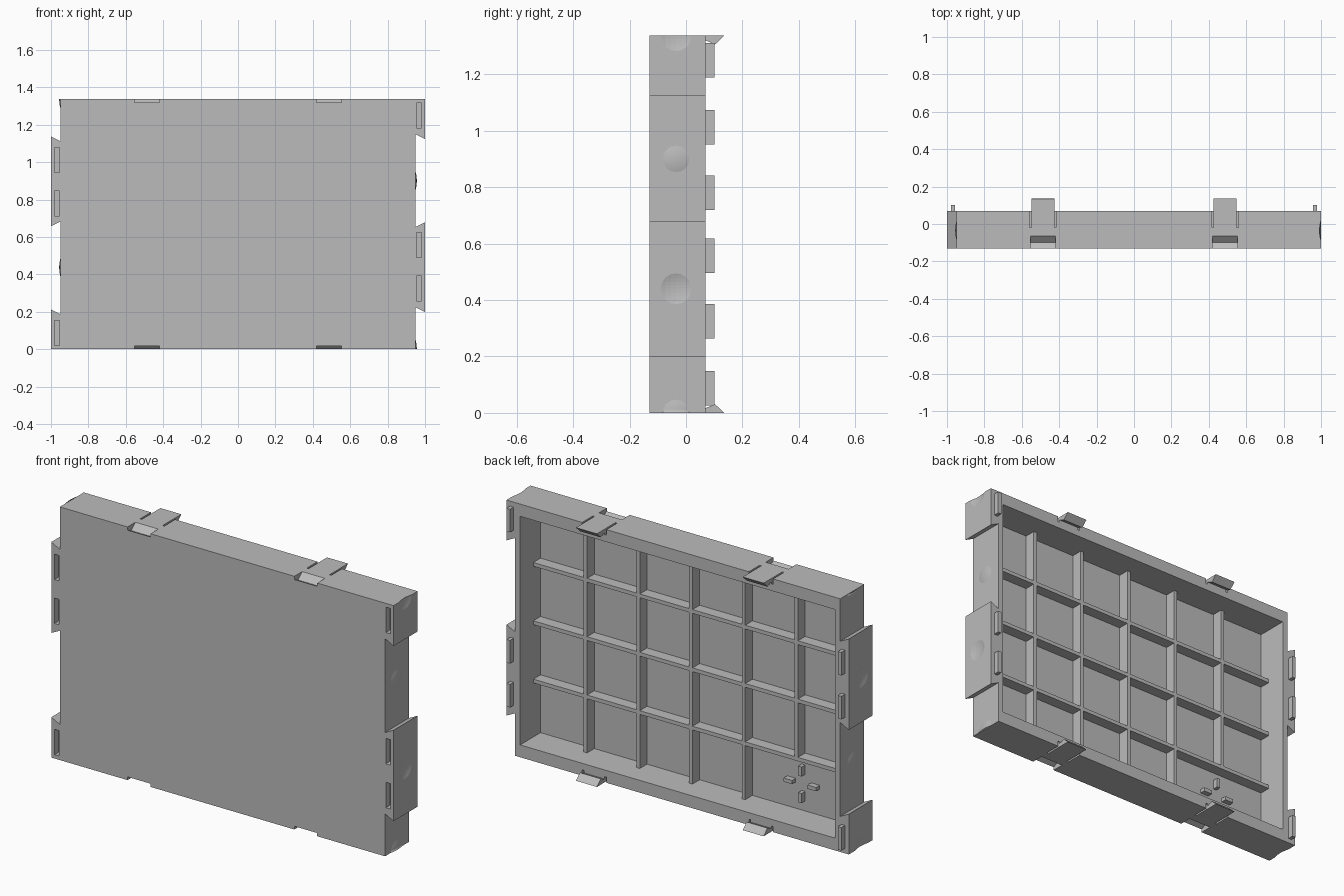
import bpy, bmesh
from mathutils import Vector

if "Cube" in bpy.data.objects:
    bpy.data.objects.remove(bpy.data.objects["Cube"])

H = 1.337                      # panel height
FRONT, BACK = -0.13, 0.07      # panel depth range
EDGE, OUT = 0.95, 1.0          # panel side and finger tip
FLOOR, RIB = -0.10, -0.04      # inside of front skin, rib crest
IN_X, IN_Z = 0.92, 0.065       # edges of the hollow

grey = bpy.data.materials.new("plain_grey")
grey.use_nodes = True
grey.diffuse_color = (0.5, 0.5, 0.5, 1)
grey.node_tree.nodes["Principled BSDF"].inputs["Base Color"].default_value = (0.5, 0.5, 0.5, 1)


def finish(name, bm):
    bmesh.ops.recalc_face_normals(bm, faces=bm.faces)
    mesh = bpy.data.meshes.new(name)
    bm.to_mesh(mesh)
    bm.free()
    mesh.materials.append(grey)
    ob = bpy.data.objects.new(name, mesh)
    bpy.context.collection.objects.link(ob)
    return ob


def add_prism(bm, points, direction):
    """Extrude a closed outline along a direction."""
    face = bm.faces.new([bm.verts.new(p) for p in points])
    new = bmesh.ops.extrude_face_region(bm, geom=[face])["geom"]
    bmesh.ops.translate(bm, vec=direction, verts=[v for v in new if isinstance(v, bmesh.types.BMVert)])


def add_box(bm, x0, x1, y0, y1, z0, z1):
    add_prism(bm, [(x0, y0, z0), (x1, y0, z0), (x1, y0, z1), (x0, y0, z1)], Vector((0, y1 - y0, 0)))


def turn(x, z):
    """Half turn about the panel centre: one side repeats the other upside down."""
    return -x, H - z


def add_ball(bm, x, z, radius):
    made = bmesh.ops.create_uvsphere(bm, u_segments=64, v_segments=48, radius=radius)
    bmesh.ops.translate(bm, vec=(x, -0.035, z), verts=made["verts"])


def cut(target, name, bm):
    cutter = finish(name, bm)
    cutter.hide_render = True
    mod = target.modifiers.new(name, "BOOLEAN")
    mod.operation, mod.solver, mod.object = "DIFFERENCE", "EXACT", cutter
    bpy.context.view_layer.objects.active = target
    bpy.ops.object.modifier_apply(modifier=name)
    bpy.data.objects.remove(cutter)


# Panel outline with dovetail fingers on both sides
right = [(EDGE, 0), (EDGE, 0.224), (OUT, 0.199), (OUT, 0.679), (EDGE, 0.654),
         (EDGE, 1.149), (OUT, 1.124), (OUT, H)]
outline = right + [turn(x, z) for x, z in right]
bm = bmesh.new()
add_prism(bm, [(x, FRONT, z) for x, z in outline], Vector((0, BACK - FRONT, 0)))
panel = finish("panel_body", bm)

# Hollow back
bm = bmesh.new()
add_box(bm, -IN_X, IN_X, FLOOR, BACK + 0.1, IN_Z, H - IN_Z)
cut(panel, "hollow_cutter", bm)

# Finger pockets in front and matching pegs behind
pockets, pegs = bmesh.new(), bmesh.new()
for z in (0.325, 0.557, 1.25):
    for px, pz in ((0.968, z), turn(0.968, z)):
        add_box(pockets, px - 0.013, px + 0.013, FRONT - 0.05, FRONT + 0.035, pz - 0.067, pz + 0.067)
        add_box(pegs, px - 0.01, px + 0.01, BACK - 0.005, BACK + 0.031, pz - 0.061, pz + 0.061)
cut(panel, "pocket_cutter", pockets)
finish("finger_pegs", pegs)

# Snap hooks at the back, hook notches in front, slits beside the tongues
hooks, notches, slits = bmesh.new(), bmesh.new(), bmesh.new()
for cx in (-0.487, 0.487):
    for low in (True, False):
        def place(z):
            return z if low else H - z
        hook = [(BACK - 0.01, 0), (0.135, 0), (0.103, 0.031), (BACK, 0.017), (BACK - 0.01, 0.017)]
        add_prism(hooks, [(cx - 0.061, y, place(z)) for y, z in hook], Vector((0.122, 0, 0)))
        notch = [(-0.03, -0.035), (-0.065, 0), (-0.1, 0.031), (FRONT, 0.017), (FRONT - 0.05, 0.017),
                 (FRONT - 0.05, -0.035)]
        add_prism(notches, [(cx - 0.067, y, place(z)) for y, z in notch], Vector((0.134, 0, 0)))
        for side in (-1, 1):
            sx = cx + side * 0.066
            z0, z1 = sorted((place(-0.03), place(0.03)))
            add_box(slits, sx - 0.005, sx + 0.005, -0.02, BACK + 0.05, z0, z1)
finish("snap_hooks", hooks)
cut(panel, "notch_cutter", notches)
cut(panel, "slit_cutter", slits)

# Shallow round dents in the finger tips
R, DEPTH = 0.19, 0.008
dents = bmesh.new()
for z in (0.44, H):
    for px, pz in ((OUT + R - DEPTH, z), turn(OUT + R - DEPTH, z)):
        add_ball(dents, px, pz, R)
cut(panel, "dent_cutter", dents)

# Shallow round bumps between the fingers
for i, z in enumerate((0.0, 0.9)):
    for side, (px, pz) in (("right", (EDGE - R + 0.006, z)), ("left", turn(EDGE - R + 0.006, z))):
        sign = 1 if px > 0 else -1
        bm = bmesh.new()
        add_ball(bm, px, pz, R)
        for co, no in (((sign * EDGE, 0, 0), (-sign, 0, 0)), ((0, 0, 0), (0, 0, -1)), ((0, 0, H), (0, 0, 1))):
            bmesh.ops.bisect_plane(bm, geom=bm.verts[:] + bm.edges[:] + bm.faces[:], plane_co=co,
                                   plane_no=no, clear_outer=True)
        bump = finish(f"{side}_bump_{i + 1}", bm)
        bump.data.shade_smooth()

# Stiffening ribs, with one lower length left out
PITCH, T = 0.308, 0.01
ribs = bmesh.new()
for i in range(-2, 3):
    x = i * PITCH
    bottom = H / 2 - PITCH if i == -2 else IN_Z - 0.01
    add_box(ribs, x - T, x + T, FLOOR - 0.01, RIB, bottom, H - IN_Z + 0.01)
for i in (-1, 0, 1):
    z = H / 2 + i * PITCH
    add_box(ribs, -IN_X - 0.01, IN_X + 0.01, FLOOR - 0.01, RIB, z - T, z + T)
finish("ribs", ribs)

# Cross of four small nubs in the space without a rib
nubs = bmesh.new()
for dx, dz in ((1, 0), (-1, 0), (0, 1), (0, -1)):
    x, z = -2 * PITCH + dx * 0.07, 0.213 + dz * 0.07
    w, h = 0.01 + 0.015 * abs(dx), 0.01 + 0.015 * abs(dz)
    add_box(nubs, x - w, x + w, FLOOR - 0.005, FLOOR + 0.03, z - h, z + h)
finish("cross_nubs", nubs)
